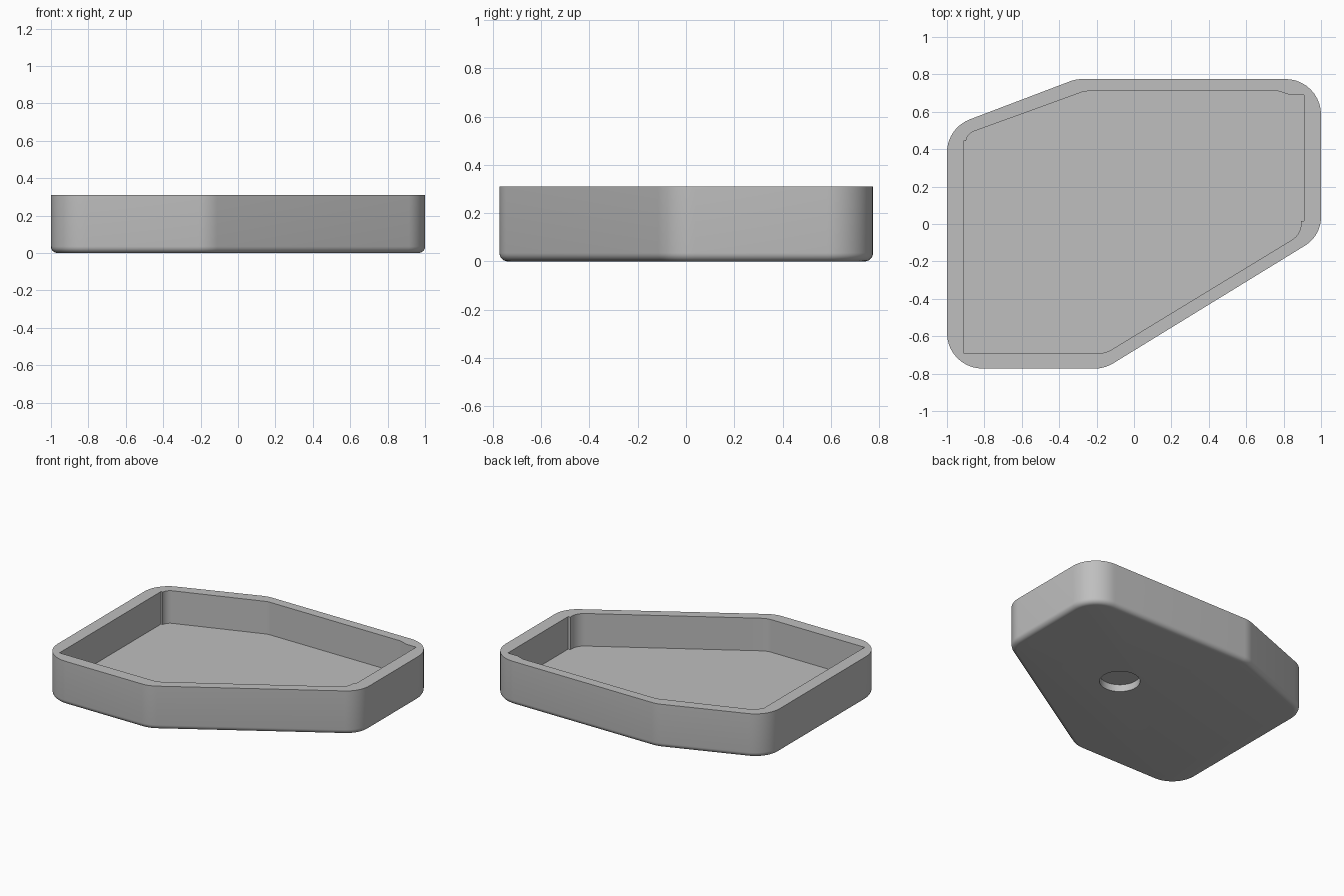
import bpy
import bmesh
from math import radians, tan, cos, sin, pi
from mathutils import Vector

cube = bpy.data.objects.get("Cube")
if cube:
    bpy.data.objects.remove(cube, do_unlink=True)

HEIGHT, FLOOR, EDGE = 0.31, 0.08, 0.035

grey = bpy.data.materials.new("plain grey")
grey.use_nodes = True
grey.diffuse_color = (0.52, 0.52, 0.52, 1)
grey.node_tree.nodes["Principled BSDF"].inputs["Base Color"].default_value = grey.diffuse_color


def rounded(corners, steps=10):
    """Outline from (x, y, radius) corners, given counter-clockwise."""
    out = []
    for i, (x, y, r) in enumerate(corners):
        p = Vector((x, y))
        if r == 0:
            out.append(p)
            continue
        a = (Vector(corners[i - 1][:2]) - p).normalized()
        b = (Vector(corners[(i + 1) % len(corners)][:2]) - p).normalized()
        turn = pi - a.angle(b)
        start = p + a * r * tan(turn / 2)
        centre = start + Vector((a.y, -a.x)) * r
        spoke = start - centre
        for s in range(steps + 1):
            t = turn * s / steps
            out.append(centre + Vector((spoke.x * cos(t) - spoke.y * sin(t),
                                        spoke.x * sin(t) + spoke.y * cos(t))))
    return out


def prism(name, outline, z0, z1, bevel=0):
    """Extrude an outline upwards, optionally rounding its bottom edge."""
    bm = bmesh.new()
    base = bm.faces.new([bm.verts.new((p.x, p.y, z0)) for p in outline])
    top = bmesh.ops.extrude_face_region(bm, geom=[base], use_keep_orig=True)
    bmesh.ops.translate(bm, vec=(0, 0, z1 - z0),
                        verts=[v for v in top["geom"] if isinstance(v, bmesh.types.BMVert)])
    bmesh.ops.recalc_face_normals(bm, faces=bm.faces)
    if bevel:
        rim = [e for e in bm.edges if all(abs(v.co.z - z0) < 1e-5 for v in e.verts)]
        bmesh.ops.bevel(bm, geom=rim, offset=bevel, segments=6, profile=0.5, affect="EDGES")
    mesh = bpy.data.meshes.new(name)
    bm.to_mesh(mesh)
    bm.free()
    mesh.materials.append(grey)
    obj = bpy.data.objects.new(name, mesh)
    bpy.context.collection.objects.link(obj)
    return obj


# Tray body with rounded corners and a softened underside
body = prism("tray_body", rounded([
    (-1, -0.773, 0.19), (-0.157, -0.773, 0.19), (1, -0.063, 0.18),
    (1, 0.775, 0.19), (-0.31, 0.775, 0.19), (-1, 0.513, 0.19)]), 0, HEIGHT, EDGE)

# Cavity, with small steps where the rounded wall meets the straight ends
cavity = prism("cavity_cutter", rounded([
    (-0.912, -0.69, 0), (-0.15, -0.69, 0.12), (0.893, -0.055, 0.1),
    (0.893, 0.016, 0), (0.909, 0.016, 0), (0.909, 0.69, 0),
    (0.834, 0.69, 0), (0.775, 0.71, 0.05), (-0.265, 0.71, 0.12),
    (-0.898, 0.48, 0.06), (-0.898, 0.444, 0), (-0.912, 0.444, 0)]), FLOOR, HEIGHT + 0.1)

# Shallow round recess in the underside
recess = prism("recess_cutter", [Vector((0.165 + 0.13 * cos(2 * pi * i / 48),
                                         0.055 + 0.13 * sin(2 * pi * i / 48)))
                                 for i in range(48)], -0.1, 0.05)

bpy.ops.object.select_all(action="DESELECT")
bpy.context.view_layer.objects.active = body
body.select_set(True)
for cutter in (cavity, recess):
    cutter.hide_render = True
    mod = body.modifiers.new(cutter.name, "BOOLEAN")
    mod.operation, mod.solver, mod.object = "DIFFERENCE", "EXACT", cutter
    bpy.ops.object.modifier_apply(modifier=mod.name)
    bpy.data.objects.remove(cutter, do_unlink=True)
bpy.ops.object.shade_smooth_by_angle(angle=radians(30))
